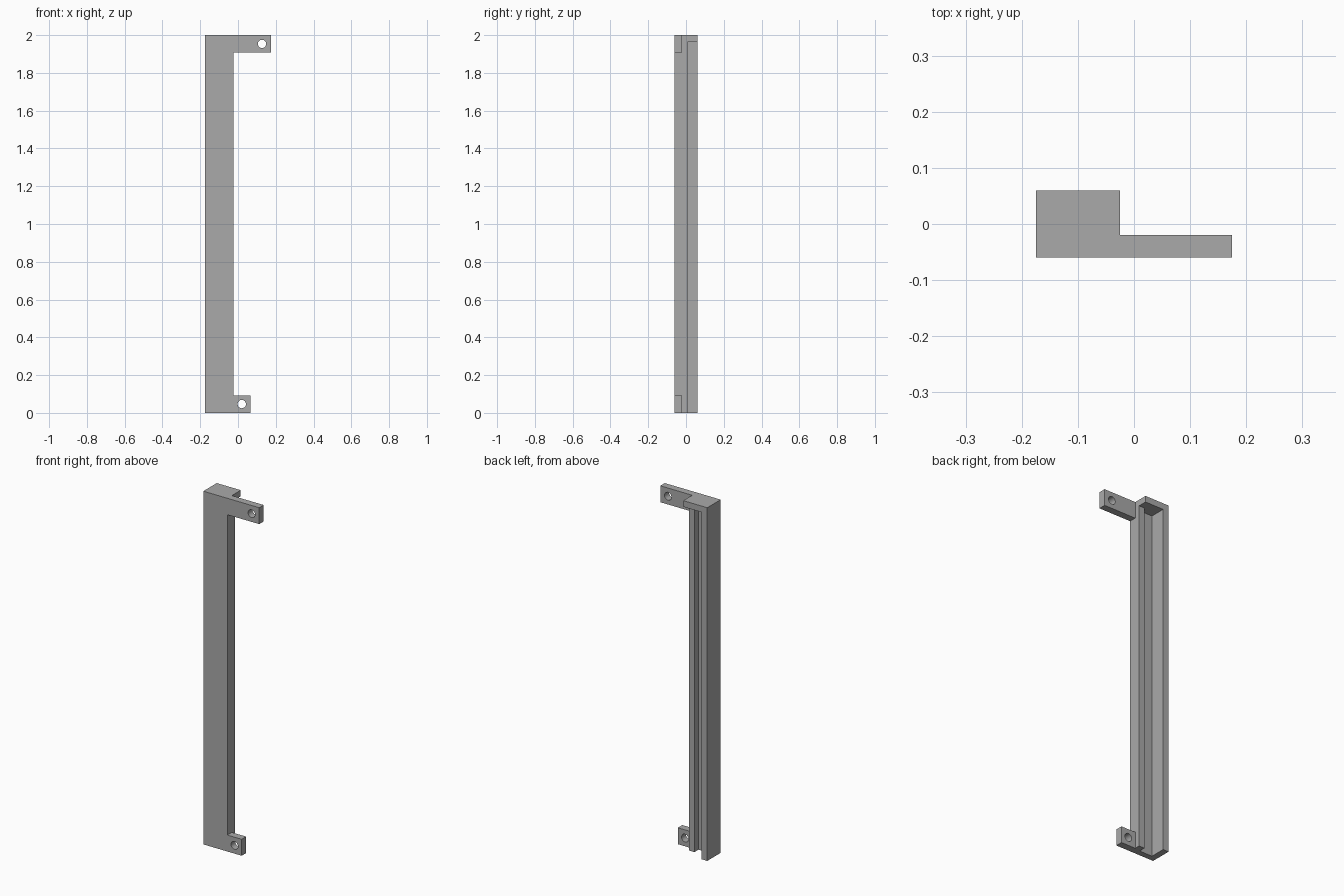
import bpy
import math

cube = bpy.data.objects.get("Cube")
if cube:
    bpy.data.objects.remove(cube, do_unlink=True)

grey = bpy.data.materials.new("mid grey")
grey.use_nodes = True
colour = (0.4, 0.4, 0.4, 1)
grey.diffuse_color = colour
grey.node_tree.nodes["Principled BSDF"].inputs["Base Color"].default_value = colour

FRONT, BACK = -0.06, 0.06
LEFT, RIGHT = -0.175, -0.025     # sides of the upright
WALL = 0.035


def box(name, x, y, z):
    """Box from (min, max) pairs on each axis."""
    bpy.ops.mesh.primitive_cube_add(size=1)
    ob = bpy.context.object
    ob.name = name
    for v in ob.data.vertices:
        v.co = [lo + (c + 0.5) * (hi - lo) for c, (lo, hi) in zip(v.co, (x, y, z))]
    ob.data.materials.append(grey)
    return ob


def combine(target, tool, operation):
    """Apply a boolean and discard the tool."""
    tool.hide_render = True
    mod = target.modifiers.new(operation, "BOOLEAN")
    mod.operation = operation
    mod.solver = "EXACT"
    mod.object = tool
    bpy.context.view_layer.objects.active = target
    bpy.ops.object.modifier_apply(modifier=mod.name)
    bpy.data.objects.remove(tool, do_unlink=True)


# Upright
bracket = box("channel_bracket", (LEFT, RIGHT), (FRONT, BACK), (0, 2))

# Mounting tabs with their screw holes: end x, z range, hole x
for end, z, hole_x in ((0.175, (1.907, 2), 0.127), (0.065, (0, 0.093), 0.02)):
    tab = box("tab", (RIGHT - 0.02, end), (FRONT, -0.02), z)
    combine(bracket, tab, "UNION")
    bpy.ops.mesh.primitive_cylinder_add(
        vertices=32, radius=0.022, depth=0.2,
        location=(hole_x, -0.04, sum(z) / 2), rotation=(math.pi / 2, 0, 0))
    drill = bpy.context.object
    drill.data.materials.append(grey)
    combine(bracket, drill, "DIFFERENCE")

# Channel open at the back and bottom, closed at the top
top = 2 - WALL
channel = box("channel_cutter", (LEFT + WALL, RIGHT - WALL), (-0.027, 0.2), (-0.1, top))
combine(bracket, channel, "DIFFERENCE")

# Lowered side wall next to the tabs
notch = box("notch_cutter", (RIGHT - WALL - 0.02, 0.3), (0.01, 0.2), (-0.1, top))
combine(bracket, notch, "DIFFERENCE")

bpy.ops.object.select_all(action="DESELECT")
bracket.select_set(True)
bpy.context.view_layer.objects.active = bracket
bpy.ops.object.shade_smooth_by_angle(angle=math.radians(30))
